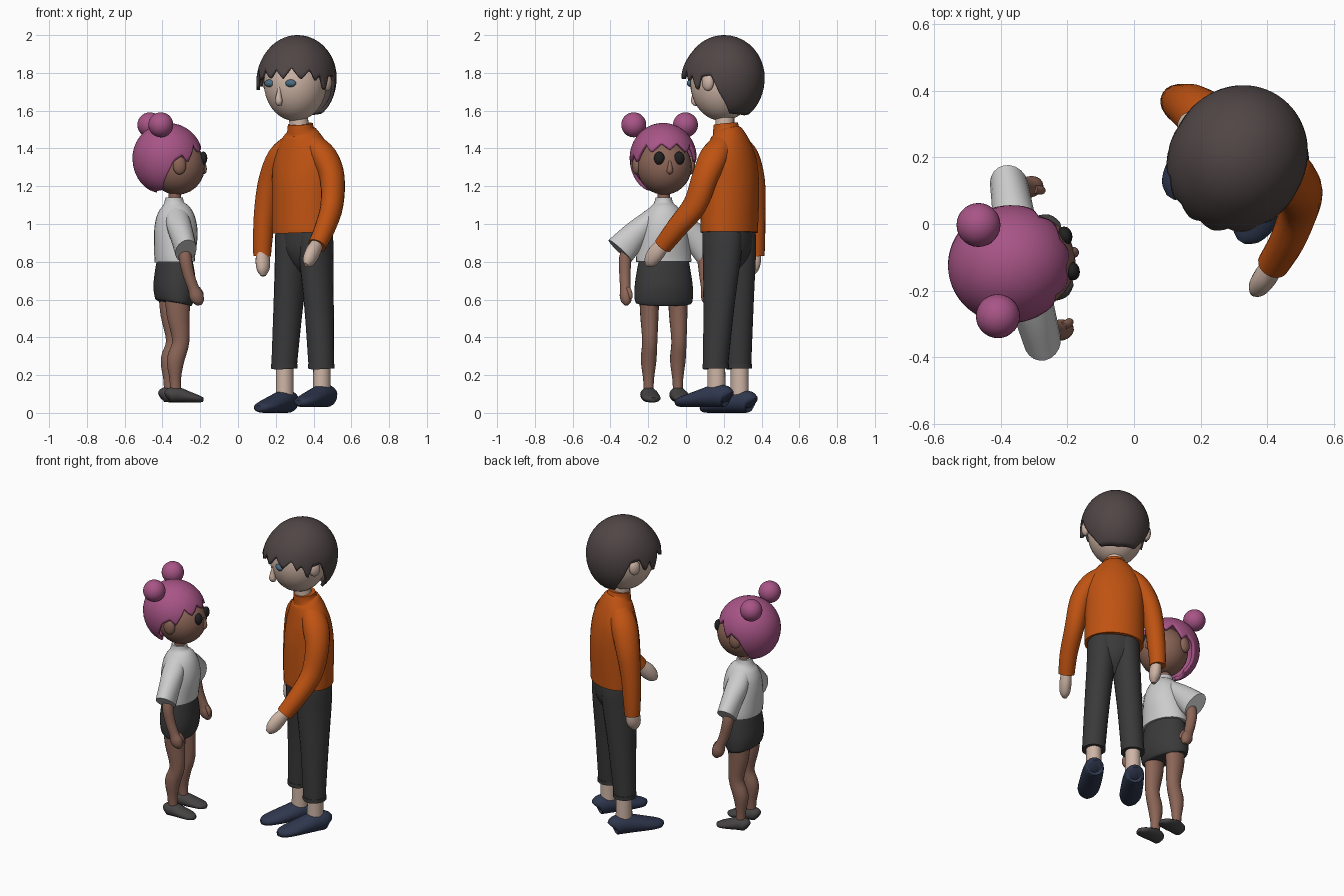
import bpy, bmesh
from math import sin, cos, pi, radians, acos
from mathutils import Vector, Matrix

MATS = {}
COLORS = dict(light_skin=(.62, .46, .38), brown_skin=(.26, .13, .095), dark_hair=(.08, .06, .06),
              pink=(.39, .09, .24), orange=(.52, .085, .006), charcoal=(.042, .042, .042),
              navy=(.028, .038, .075), black=(.015, .015, .015), blue=(.07, .15, .22),
              white=(.6, .6, .6), sole=(.06, .055, .055))
TALL = Matrix.Translation((.33, .21, 0)) @ Matrix.Rotation(radians(-32), 4, 'Z')
LEGS = Matrix.Translation((.343, .218, 0)) @ Matrix.Rotation(radians(-32), 4, 'Z')
HEAD = Matrix.Translation((.328, .195, 0)) @ Matrix.Rotation(radians(-31), 4, 'Z')
SMALL = Matrix.Translation((-.335, -.118, 0)) @ Matrix.Rotation(radians(102), 4, 'Z')


def put(name, bm, color, frame):
    bmesh.ops.recalc_face_normals(bm, faces=bm.faces)
    bm.transform(frame)
    me = bpy.data.meshes.new(name)
    bm.to_mesh(me)
    bm.free()
    if color not in MATS:
        MATS[color] = bpy.data.materials.new(color)
        MATS[color].diffuse_color = (*COLORS[color], 1)
    me.materials.append(MATS[color])
    ob = bpy.data.objects.new(name, me)
    bpy.context.collection.objects.link(ob)
    return ob


def catmull(rows, steps=4):
    p = [rows[0]] + list(rows) + [rows[-1]]
    out = []
    for i in range(1, len(p) - 2):
        for k in range(steps):
            t = k / steps
            out.append([.5 * (2 * b + (c - a) * t + (2 * a - 5 * b + 4 * c - d) * t * t
                              + (3 * b - a - 3 * c + d) * t ** 3)
                        for a, b, c, d in zip(*p[i - 1:i + 3])])
    return out + [list(rows[-1])]


def loft(name, rows, color, frame, side=1, n=20):
    """Elliptical sections (x, y, z, radius across, radius deep) along a smooth path."""
    rows = [(r[0] * side, *r[1:]) for r in rows]
    rows = catmull(rows)
    pts = [Vector(r[:3]) for r in rows]
    bm = bmesh.new()
    rings = []
    for i, r in enumerate(rows):
        t = (pts[min(i + 1, len(pts) - 1)] - pts[max(i - 1, 0)]).normalized()
        u = Vector((1, 0, 0))
        u = (u - t * t.dot(u)).normalized()
        v = t.cross(u)
        rings.append([bm.verts.new(pts[i] + u * cos(2 * pi * k / n) * max(r[3], .002)
                                   + v * sin(2 * pi * k / n) * max(r[4], .002)) for k in range(n)])
    for a, b in zip(rings, rings[1:]):
        for k in range(n):
            bm.faces.new((a[k], a[k - 1], b[k - 1], b[k]))
    bm.faces.new(rings[0])
    bm.faces.new(rings[-1])
    return put(name, bm, color, frame)


def ball(name, loc, size, color, frame):
    bm = bmesh.new()
    bmesh.ops.create_uvsphere(bm, u_segments=28, v_segments=18, radius=1)
    bm.transform(Matrix.Translation(loc) @ Matrix.Diagonal((*size, 1)))
    return put(name, bm, color, frame)


def hair_cap(name, loc, size, hem, color, frame, flare=0, n=120, rows=16):
    """Dome whose lower edge follows hem: (degrees from the front, height) pairs."""
    bm = bmesh.new()
    top = bm.verts.new((loc[0], loc[1], loc[2] + size[2]))
    cols = []
    for k in range(n):
        deg = -180 + 360 * k / n
        for (d0, z0), (d1, z1) in zip(hem, hem[1:]):
            if d0 <= deg <= d1:
                z = z0 + (z1 - z0) * (deg - d0) / (d1 - d0)
                break
        low = acos(max(-1, min(1, (z - loc[2]) / size[2])))
        a = radians(deg)
        col = []
        for j in range(1, rows + 1):
            th = low * j / rows
            r = sin(th)
            if th > pi / 2:    # fringe hangs straighter than the back
                r = 1 - (1 - r) * (.4 if abs(deg) < 80 else .8)
            r *= 1 + flare * max(0, cos(a)) * max(0, th - .9)
            col.append(bm.verts.new((loc[0] + size[0] * r * sin(a), loc[1] - size[1] * r * cos(a),
                                     loc[2] + size[2] * cos(th))))
        cols.append(col)
    for k in range(n):
        a, b = cols[k - 1], cols[k]
        bm.faces.new((top, a[0], b[0]))
        for j in range(rows - 1):
            bm.faces.new((a[j], a[j + 1], b[j + 1], b[j]))
    ob = put(name, bm, color, frame)
    mod = ob.modifiers.new("thickness", 'SOLIDIFY')
    mod.thickness = .018
    mod.offset = -1
    return ob


# ---- tall figure: body
F = TALL
loft("sweater", [(.004, .025, .955, .175, .142), (.003, .025, 1.0, .176, .143), (0, .03, 1.2, .175, .142),
                 (0, .03, 1.33, .172, .126), (0, .022, 1.42, .138, .104), (0, .012, 1.475, .098, .085),
                 (0, .004, 1.5, .073, .07), (0, 0, 1.53, .067, .065)], 'orange', F, n=32)
loft("neck", [(0, -.005, 1.48, .052, .05), (-.01, -.012, 1.62, .05, .05)], 'light_skin', F)
F = LEGS
loft("pelvis", [(0, .015, .74, .03, .03), (0, .015, .8, .08, .085), (0, .015, .87, .14, .113),
                (0, .012, .965, .155, .12)], 'charcoal', F)
for s, side, lift in ((-1, "right", 0), (1, "left", .03)):
    loft("trouser_leg_" + side, [(.066, .012, .955, .088, .112), (.07, .013, .9, .088, .113),
         (.077, .013, .8, .083, .106), (.097, .008, .55, .075, .084), (.114, 0, .28, .069, .068),
         (.116, 0, .235, .067, .066)], 'charcoal', F, s)
    loft("trouser_hem_" + side, [(.116, 0, .258, .071, .07), (.116, 0, .236, .071, .07)], 'charcoal', F, s)
    loft("ankle_" + side, [(.116, .005, .28, .045, .047), (.116, .005, .08, .046, .05)], 'light_skin', F, s)
    loft("shoe_" + side, [(.12, .08, .05 + lift, .032, .035), (.12, .065, .058 + lift, .054, .056),
         (.12, 0, .06 + lift, .062, .06), (.122, -.08, .048 + lift, .066, .048),
         (.125, -.16, .035 + lift, .064, .035), (.125, -.215, .027 + lift, .046, .026),
         (.125, -.24, .024 + lift, .015, .015)], 'navy', F, s)

# relaxed arm and reaching arm
F = TALL
loft("sleeve_right", [(.06, .025, 1.435, .05, .065), (.14, .03, 1.355, .068, .08), (.205, .035, 1.23, .064, .072),
     (.237, .03, 1.08, .058, .06), (.252, .028, .92, .052, .052), (.256, .028, .83, .047, .046)], 'orange', F, -1)
loft("hand_right", [(.25, .022, .87, .03, .036), (.244, .017, .8, .036, .045), (.238, .008, .755, .03, .038),
     (.234, .005, .725, .012, .016)], 'light_skin', F, -1)
loft("sleeve_left", [(.06, .02, 1.435, .05, .065), (.14, .015, 1.355, .068, .08), (.2, -.003, 1.25, .064, .072),
     (.228, -.05, 1.1, .058, .066), (.248, -.15, .98, .053, .057), (.25, -.235, .885, .048, .049)], 'orange', F)
loft("hand_left", [(.25, -.225, .9, .03, .034), (.25, -.275, .85, .036, .046), (.248, -.315, .805, .03, .038),
     (.246, -.338, .783, .012, .015)], 'light_skin', F)

# head
F = HEAD
hx, hy = -.02, -.015
ball("face_tall", (hx, hy, 1.745), (.165, .172, .2), 'light_skin', F)
for s in (-1, 1):
    side = "left" if s > 0 else "right"
    ball("ear_tall_" + side, (hx + s * .183, .005, 1.75), (.024, .034, .046), 'light_skin', F)
    ball("eye_tall_" + side, (hx + s * .064, hy - .155, 1.745), (.032, .018, .02), 'blue', F)
loft("nose_tall", [(hx, hy - .16, 1.735, .006, .008), (hx, hy - .168, 1.69, .012, .014),
     (hx, hy - .17, 1.65, .02, .02), (hx, hy - .158, 1.632, .012, .012)], 'light_skin', F, n=12)
hem = [(-180, 1.575), (-130, 1.585), (-112, 1.69), (-100, 1.79), (-84, 1.8), (-74, 1.72), (-66, 1.78), (-57, 1.71),
       (-44, 1.82), (-30, 1.765), (-22, 1.82), (-8, 1.77), (0, 1.82), (12, 1.77), (24, 1.83), (38, 1.765),
       (52, 1.82), (60, 1.76), (68, 1.79), (77, 1.7), (84, 1.78), (100, 1.79), (112, 1.69), (130, 1.585), (180, 1.575)]
hair_cap("hair_tall", (-.015, 0, 1.775), (.203, .218, .225), hem, 'dark_hair', F, flare=.12)

# ---- small figure: body
F = SMALL
loft("shirt", [(0, 0, .8, .148, .104), (0, 0, .84, .146, .107), (0, -.006, .95, .13, .115), (0, -.004, 1.03, .112, .104),
               (0, 0, 1.08, .083, .082), (0, .003, 1.11, .052, .055), (0, .003, 1.14, .043, .046)],
     'white', F, n=28)
loft("skirt", [(0, .002, .58, .148, .086), (0, 0, .6, .156, .1), (0, 0, .67, .156, .111),
               (0, 0, .77, .141, .1), (0, 0, .82, .13, .088)], 'charcoal', F, n=28)
loft("neck_small", [(0, 0, 1.1, .034, .034), (0, 0, 1.2, .032, .032)], 'brown_skin', F)
for s, side in ((-1, "right"), (1, "left")):
    loft("leg_" + side, [(.078, 0, .62, .052, .07), (.078, -.002, .52, .048, .062), (.079, -.016, .38, .04, .046),
         (.079, .012, .28, .041, .047), (.079, .014, .18, .029, .031), (.079, .01, .1, .025, .03)],
         'brown_skin', F, s)
    loft("shoe_small_" + side, [(.079, .062, .088, .018, .02), (.079, .045, .095, .038, .037),
         (.079, 0, .096, .044, .04), (.082, -.06, .084, .049, .029), (.084, -.11, .074, .042, .02),
         (.084, -.135, .07, .015, .012)], 'sole', F, s)
    loft("sleeve_small_" + side, [(.04, 0, 1.07, .035, .055), (.1, 0, 1.0, .058, .066), (.165, -.005, .935, .072, .062),
         (.238, -.01, .858, .084, .057)], 'white', F, s)
    loft("arm_small_" + side, [(.18, -.01, .91, .03, .032), (.21, -.012, .82, .033, .034),
         (.216, -.03, .73, .03, .031), (.219, -.055, .66, .028, .03), (.22, -.07, .62, .032, .038),
         (.22, -.082, .59, .026, .03), (.22, -.086, .57, .01, .013)], 'brown_skin', F, s)
    loft("thumb_small_" + side, [(.21, -.08, .66, .013, .013), (.203, -.1, .63, .013, .013),
         (.2, -.105, .605, .007, .007)], 'brown_skin', F, s, n=12)

# head
    ball("ear_small_" + side, (s * .147, .005, 1.31), (.022, .036, .048), 'brown_skin', F)
    ball("eye_small_" + side, (s * .054, -.142, 1.348), (.028, .022, .035), 'black', F)
    ball("hair_bun_" + side, (s * .14, .105, 1.525), (.066, .066, .066), 'pink', F)
ball("face_small", (0, -.013, 1.305), (.145, .147, .15), 'brown_skin', F)
loft("nose_small", [(0, -.15, 1.335, .006, .008), (0, -.16, 1.305, .012, .012), (0, -.156, 1.28, .017, .016),
     (0, -.148, 1.268, .008, .008)], 'brown_skin', F, n=12)
half = [(0, 1.395), (16, 1.43), (34, 1.38), (48, 1.425), (66, 1.33), (76, 1.365), (92, 1.33), (99, 1.28),
        (116, 1.18), (180, 1.167)]
hair_cap("hair_small", (.005, .037, 1.35), (.177, .187, .185),
         [(-d, z) for d, z in half[:0:-1]] + half, 'pink', F)

# smooth shading with crisp hems
bpy.ops.object.select_all(action='SELECT')
bpy.context.view_layer.objects.active = bpy.context.selected_objects[0]
bpy.ops.object.shade_smooth_by_angle(angle=radians(45))
